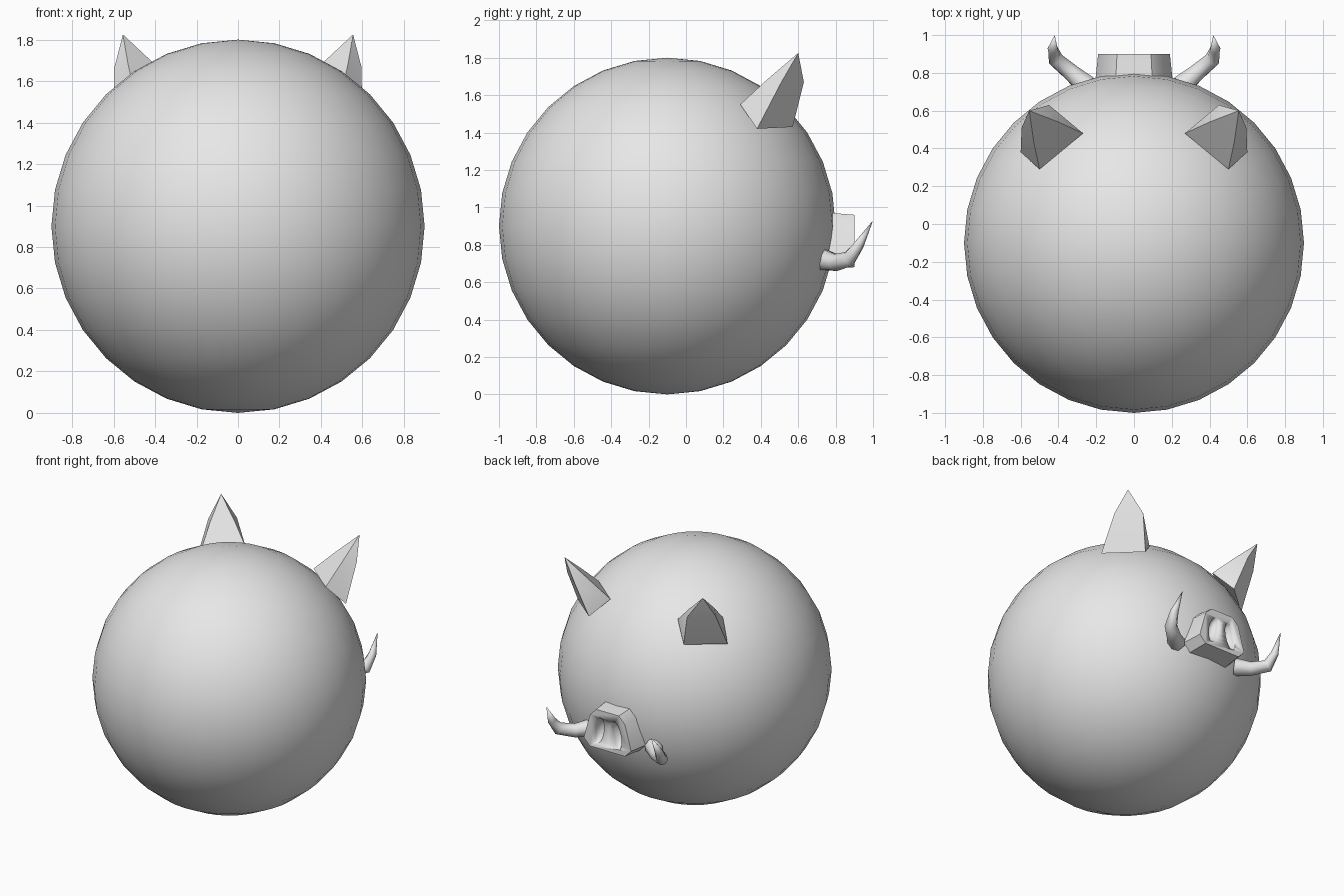
import bpy, bmesh, math
from mathutils import Vector

if "Cube" in bpy.data.objects:
    bpy.data.objects.remove(bpy.data.objects["Cube"])

grey = bpy.data.materials.new("plain grey")
grey.diffuse_color = (0.8, 0.8, 0.8, 1)
grey.use_nodes = True
grey.node_tree.nodes["Principled BSDF"].inputs["Base Color"].default_value = grey.diffuse_color


def loft(name, rings, tip=None, smooth=60):
    """Skin a list of equal-length rings; close with caps or a pointed tip."""
    bm = bmesh.new()
    vs = [[bm.verts.new(p) for p in r] for r in rings]
    n = len(rings[0])
    for a, b in zip(vs, vs[1:]):
        for i in range(n):
            j = (i + 1) % n
            bm.faces.new((a[i], a[j], b[j], b[i]))
    bm.faces.new(vs[0])
    if tip:
        t = bm.verts.new(tip)
        for i in range(n):
            bm.faces.new((vs[-1][i], vs[-1][(i + 1) % n], t))
    else:
        bm.faces.new(vs[-1])
    bmesh.ops.recalc_face_normals(bm, faces=bm.faces)
    me = bpy.data.meshes.new(name)
    bm.to_mesh(me)
    bm.free()
    ob = bpy.data.objects.new(name, me)
    bpy.context.collection.objects.link(ob)
    return finish(ob, name, smooth)


def finish(ob, name, angle):
    ob.name = name
    ob.data.materials.clear()
    ob.data.materials.append(grey)
    bpy.ops.object.select_all(action='DESELECT')
    ob.select_set(True)
    bpy.context.view_layer.objects.active = ob
    bpy.ops.object.shade_smooth_by_angle(angle=math.radians(angle))
    return ob


def mirror(ob):
    ob.modifiers.new("mirror", 'MIRROR').use_bisect_axis[0] = False


# Round body
bpy.ops.mesh.primitive_uv_sphere_add(segments=32, ring_count=16, radius=0.9, location=(0, -0.1, 0.9))
finish(bpy.context.object, "body", 60)

# Ears: four-sided, leaning outward to a point
mirror(loft("ears", [
    [(0.50, 0.29, 1.55), (0.27, 0.48, 1.55), (0.38, 0.57, 1.43), (0.60, 0.38, 1.42)],
    [(0.53, 0.43, 1.68), (0.40, 0.54, 1.68), (0.45, 0.63, 1.67), (0.595, 0.51, 1.67)],
], tip=(0.555, 0.60, 1.825)))

# Snout: tapered block, narrow at the top
half = [(0.09, 0.96), (0.14, 0.91), (0.19, 0.73), (0.14, 0.68)]
outline = half + [(-x, z) for x, z in reversed(half)]
snout = loft("snout", [
    [(x * s, y, 0.81 + (z - 0.81) * s) for x, z in outline]
    for y, s in ((0.70, 1.12), (0.79, 1.06), (0.90, 1.0))], smooth=40)

# Nostrils: two tall hollows cut in the snout
for side in (-1, 1):
    bpy.ops.mesh.primitive_uv_sphere_add(segments=12, ring_count=8, location=(side * 0.07, 0.91, 0.81))
    cutter = bpy.context.object
    cutter.scale = (0.042, 0.07, 0.1)
    finish(cutter, "nostril_cutter", 60)
    cutter.rotation_euler.y = side * -0.2
    cut = snout.modifiers.new("nostril", 'BOOLEAN')
    cut.operation = 'DIFFERENCE'
    cut.object = cutter
    bpy.context.view_layer.objects.active = snout
    bpy.ops.object.modifier_apply(modifier=cut.name)
    bpy.data.objects.remove(cutter)

# Tusks: tapered tube curling out, forward and up
path = [Vector(p) for p in ((0.25, 0.73, 0.72), (0.33, 0.80, 0.705), (0.415, 0.872, 0.725), (0.43, 0.925, 0.80))]
tip = Vector((0.42, 1.0, 0.93))
radii = (0.06, 0.047, 0.042, 0.028)
rings = []
for i, (p, r) in enumerate(zip(path, radii)):
    nxt = path[i + 1] if i + 1 < len(path) else tip
    d = (nxt - path[max(i - 1, 0)]).normalized()
    side = d.cross(Vector((-0.7, 0.7, 0.3))).normalized()
    up = side.cross(d)
    rings.append([p + r * (math.cos(a) * side + math.sin(a) * up)
                  for a in (k * math.tau / 8 for k in range(8))])
mirror(loft("tusks", rings, tip=tip))
